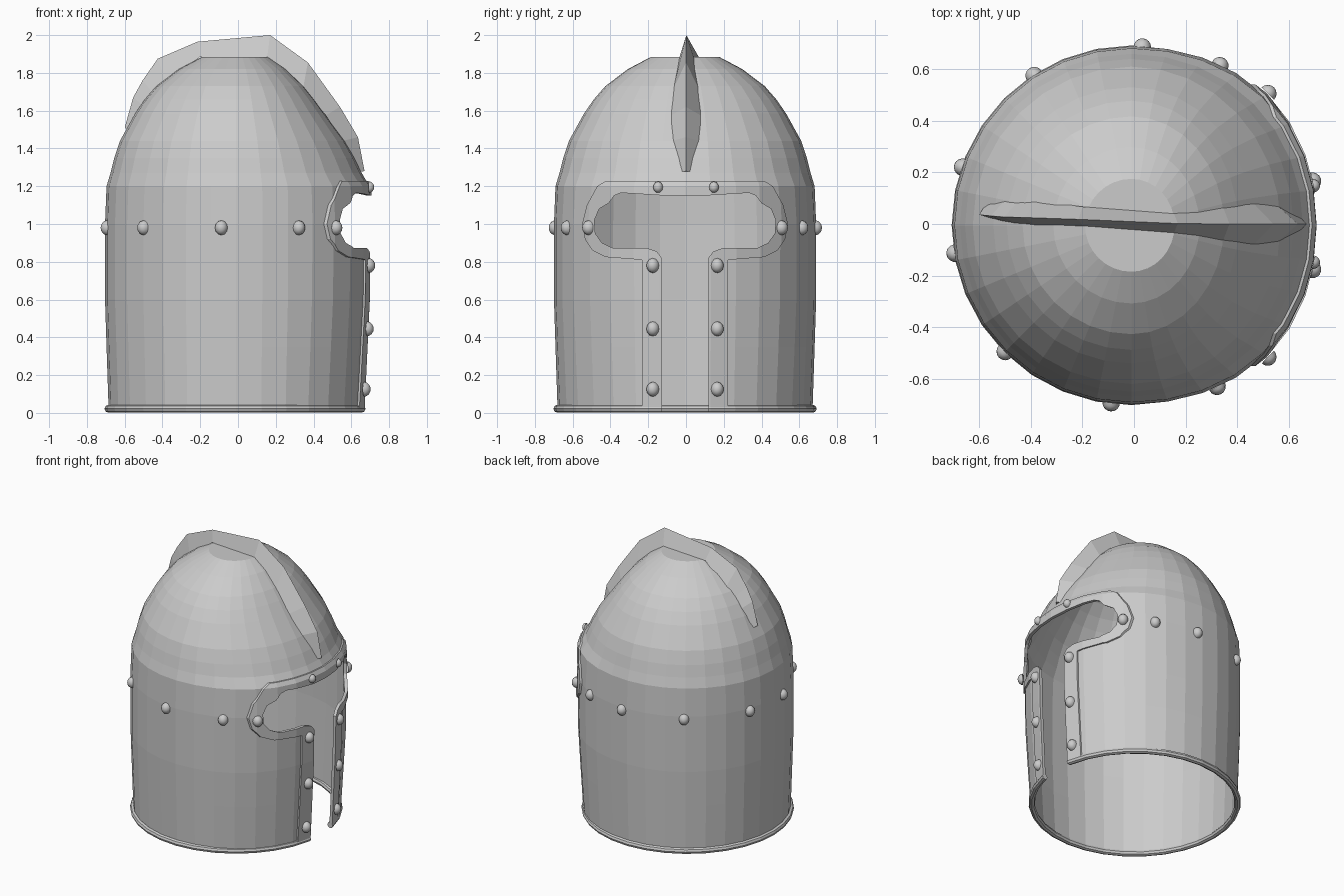
import bpy, bmesh
from math import cos, sin, pi, radians, sqrt
from mathutils import Matrix, Vector

if "Cube" in bpy.data.objects:
    bpy.data.objects.remove(bpy.data.objects["Cube"])

SIDES = 32
CX, CY = -0.01, -0.005          # axis of the helmet bowl

# z, radius, stretch of the face side (+x), bulge at the cheeks
PROFILE = [(.02, .675, 1.01, .01), (.35, .686, 1.015, .02), (.6, .694, 1.02, .025),
           (1.0, .694, 1.025, .028), (1.2, .686, 1.03, .02), (1.27, .665, 1.0, .005),
           (1.35, .645, .975, 0), (1.44, .615, .94, 0), (1.585, .535, .88, 0),
           (1.66, .483, .86, 0), (1.73, .422, .85, 0), (1.82, .303, .87, 0), (1.885, .18, .93, 0)]

# half outlines (y, z) of the face opening and of the trim around it
OPENING = [(.123, -.1), (.123, .82), (.15, .855), (.2, .872), (.38, .872), (.44, .9), (.475, .95),
           (.48, 1.02), (.455, 1.08), (.405, 1.11), (.375, 1.15), (.34, 1.165), (.1, 1.15)]
TRIM = [(.228, .03), (.228, .81), (.42, .825), (.49, .86), (.53, .92), (.545, 1.0),
        (.52, 1.1), (.465, 1.2), (.42, 1.228)]


def make_object(name, bm):
    bmesh.ops.recalc_face_normals(bm, faces=bm.faces)
    me = bpy.data.meshes.new(name)
    bm.to_mesh(me)
    bm.free()
    ob = bpy.data.objects.new(name, me)
    bpy.context.collection.objects.link(ob)
    return ob


def apply(ob, kind, **settings):
    mod = ob.modifiers.new(kind.lower(), kind)
    for key, value in settings.items():
        setattr(mod, key, value)
    with bpy.context.temp_override(object=ob, active_object=ob, selected_objects=[ob]):
        bpy.ops.object.modifier_apply(modifier=mod.name)


def bowl(name, grow, thick):
    """Domed bowl, open below, with wall thickness going inward."""
    bm = bmesh.new()
    rings = []
    for z, r, stretch, bulge in PROFILE:
        ring = []
        for i in range(SIDES):
            a = 2 * pi * i / SIDES
            front = cos(a) > 1e-6
            q = (r + grow) * (1 + (bulge * sin(2 * a) ** 2 if front else 0))
            x = q * cos(a) * (stretch if front else 1)
            ring.append(bm.verts.new((CX + x, CY + q * sin(a), z)))
        rings.append(ring)
    for lo, hi in zip(rings, rings[1:]):
        for i in range(SIDES):
            j = (i + 1) % SIDES
            bm.faces.new((lo[i], lo[j], hi[j], hi[i]))
    bm.faces.new(rings[-1])
    ob = make_object(name, bm)
    apply(ob, 'SOLIDIFY', thickness=thick, offset=-1)
    return ob


def prism(name, half):
    """Mirrored outline pushed along x, used as a cutter."""
    outline = [(y, z) for y, z in half] + [(-y, z) for y, z in reversed(half)]
    bm = bmesh.new()
    near, far = [[bm.verts.new((x, y + CY, z)) for y, z in outline] for x in (1.0, .2)]
    bm.faces.new(near)
    bm.faces.new(far)
    n = len(outline)
    for i in range(n):
        bm.faces.new((near[i], near[(i + 1) % n], far[(i + 1) % n], far[i]))
    ob = make_object(name, bm)
    ob.hide_render = True
    return ob


def cut(ob, cutter, operation):
    apply(ob, 'BOOLEAN', object=cutter, operation=operation, solver='EXACT')


opening = prism("opening_cutter", OPENING)
trim_area = prism("trim_cutter", TRIM)

# bowl of the helmet with the T-shaped face opening
shell = bowl("helmet_shell", 0, .009)
cut(shell, opening, 'DIFFERENCE')

# raised trim following the opening
trim = bowl("opening_trim", .01, .022)
cut(trim, trim_area, 'INTERSECT')
cut(trim, opening, 'DIFFERENCE')

# rolled rim at the bottom
bpy.ops.mesh.primitive_torus_add(major_segments=SIDES, minor_segments=8, major_radius=.676,
                                 minor_radius=.021, location=(CX, CY, .022))
rim = bpy.context.object
rim.name = "bottom_rim"
cut(rim, opening, 'DIFFERENCE')

for helper in (opening, trim_area):
    bpy.data.objects.remove(helper)

# crest: ridge x, z, base x, z, centre y, half width
STATIONS = [(-.60, 1.51, -.565, 1.49, .06, .033), (-.555, 1.67, -.495, 1.62, .052, .046),
            (-.505, 1.76, -.44, 1.68, .045, .05), (-.425, 1.875, -.38, 1.745, .042, .05),
            (-.215, 1.965, -.20, 1.885, .03, .037), (.17, 2.0, .155, 1.885, .003, .037),
            (.37, 1.855, .345, 1.72, 0, .066), (.54, 1.62, .465, 1.575, 0, .078),
            (.635, 1.46, .555, 1.44, 0, .072), (.67, 1.28, .63, 1.275, 0, .04)]
bm = bmesh.new()
sections = []
for rx, rz, bx, bz, y, w in STATIONS:
    sections.append([bm.verts.new(p) for p in ((rx, y * .6, rz), (bx, y - w, bz), (bx, y + w, bz))])
for s, t in zip(sections, sections[1:]):
    for i in range(3):
        j = (i + 1) % 3
        bm.faces.new((s[i], s[j], t[j], t[i]))
bm.faces.new(sections[0])
bm.faces.new(sections[-1])
make_object("crest", bm)


# half-round rivets facing outward from the helmet axis
def rivet(name, x, y, z, r=.034):
    bm = bmesh.new()
    bmesh.ops.create_uvsphere(bm, u_segments=12, v_segments=8, radius=r)
    bmesh.ops.delete(bm, geom=[v for v in bm.verts if v.co.z < -.001], context='VERTS')
    turn = Vector((x - CX, y - CY, 0)).to_track_quat('Z', 'Y').to_matrix().to_4x4()
    bm.transform(Matrix.Translation((x, y, z)) @ Matrix.Scale(1.15, 4, (0, 0, 1)) @ turn)
    for f in bm.faces:
        f.smooth = True
    make_object(name, bm)


for deg, r in ((-62, .707), (-96.5, .692), (-135, .692), (-171, .692), (161, .692), (123, .692),
               (86.5, .692), (61, .707), (44, .735), (-44, .735)):
    rivet("band_rivet", CX + r * cos(radians(deg)), CY + r * sin(radians(deg)), .98)
for side in (-1, 1):
    for z, x in ((.78, .692), (.445, .684), (.125, .668)):
        rivet("cheek_rivet", x, side * .171 + CY, z)
    rivet("brow_rivet", .695, side * .148, 1.195, .026)
